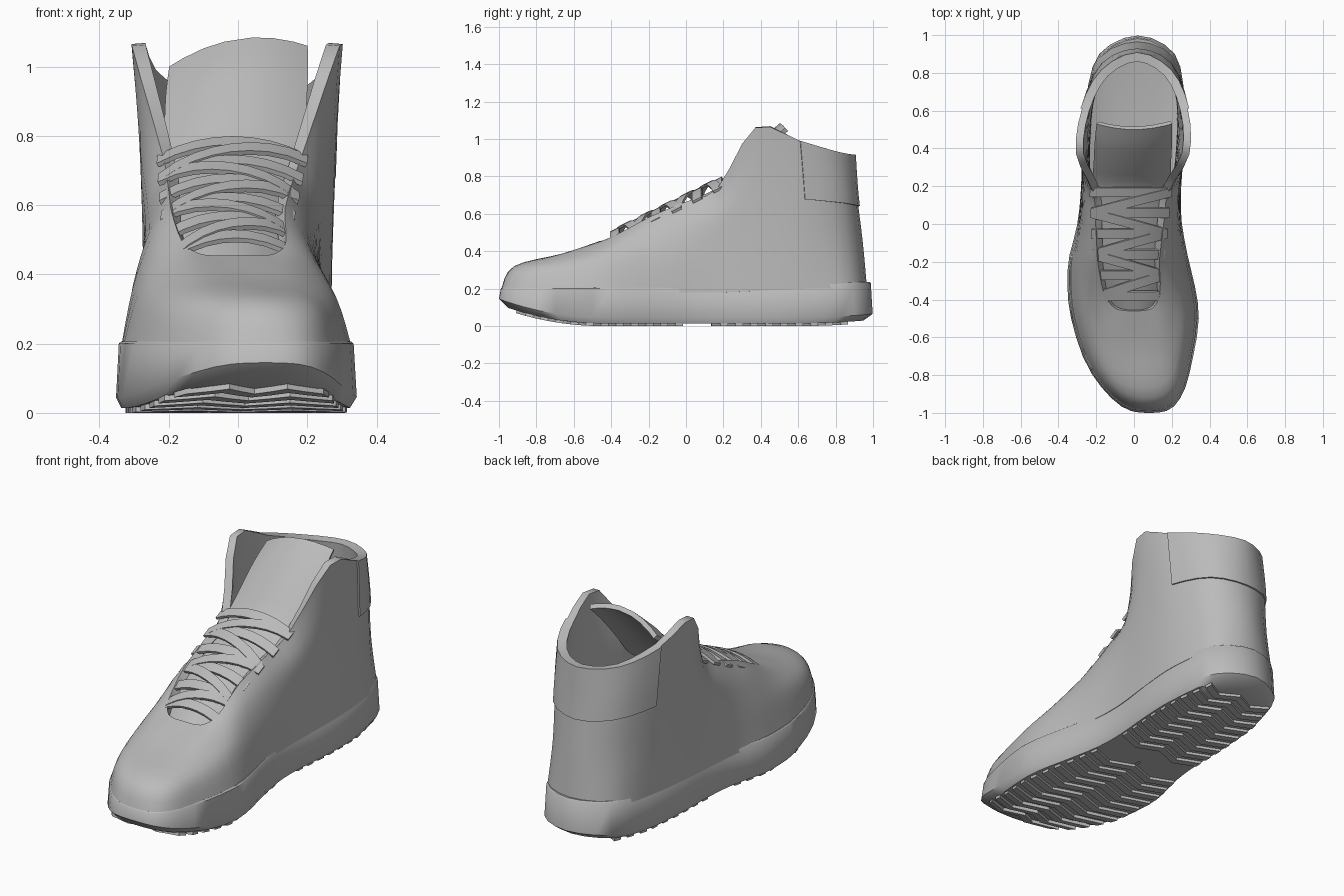
import bpy, math

if "Cube" in bpy.data.objects:
    bpy.data.objects.remove(bpy.data.objects["Cube"])

grey = bpy.data.materials.new("plain_grey")
grey.diffuse_color = (0.5, 0.5, 0.5, 1)
grey.use_nodes = True
grey.node_tree.nodes["Principled BSDF"].inputs["Base Color"].default_value = grey.diffuse_color


def lerp_table(table, v):
    for (a, p), (b, q) in zip(table, table[1:]):
        if v <= b:
            return p + (q - p) * max(0, (v - a) / (b - a))
    return table[-1][1]


# sideways curve of the foot's centre line along y
CENTRE = [(-1, .08), (-.75, .025), (-.5, .005), (-.2, -.03), (.1, -.02), (.5, 0), (1, .02)]


def spline(pts, n, closed=False):
    """Smooth curve through the points, n samples per span."""
    out, m = [], len(pts)
    for i in range(m if closed else m - 1):
        if closed:
            p = [pts[(i + k) % m] for k in (-1, 0, 1, 2)]
        else:
            p = [pts[min(max(i + k, 0), m - 1)] for k in (-1, 0, 1, 2)]
        for s in range(n):
            t = s / n
            out.append(tuple(.5 * (2 * b + (c - a) * t + (2 * a - 5 * b + 4 * c - d) * t * t
                                   + (3 * b - a - 3 * c + d) * t ** 3)
                             for a, b, c, d in zip(*p)))
    return out if closed else out + [tuple(pts[-1])]


def mirror_ring(half):
    return half + [(-p[0],) + tuple(p[1:]) for p in half[-2:0:-1]]


def grid(name, rows, closed=False, thick=0, offset=-1, angle=50):
    """Skin a list of equally long rows of points."""
    n = len(rows[0])
    verts = [(x + lerp_table(CENTRE, y), y, z) for r in rows for x, y, z in r]
    faces = []
    for j in range(len(rows) - 1):
        for i in range(n if closed else n - 1):
            k = (i + 1) % n
            faces.append((j * n + i, j * n + k, (j + 1) * n + k, (j + 1) * n + i))
    me = bpy.data.meshes.new(name)
    me.from_pydata(verts, [], faces)
    me.materials.append(grey)
    ob = bpy.data.objects.new(name, me)
    bpy.context.collection.objects.link(ob)
    bpy.ops.object.select_all(action='DESELECT')
    ob.select_set(True)
    bpy.context.view_layer.objects.active = ob
    if thick:
        m = ob.modifiers.new("thickness", 'SOLIDIFY')
        m.thickness, m.offset = thick, offset
        bpy.ops.object.modifier_apply(modifier=m.name)
    bpy.ops.object.shade_smooth_by_angle(angle=math.radians(angle))
    return ob


# upper: columns from toe to heel, each running sole -> rim
COLUMNS = [
    [(0, -.99, .19), (0, -.92, .32), (0, -.65, .39), (0, -.46, .455)],
    [(.135, -.955, .19), (.13, -.88, .315), (.1, -.65, .39), (.075, -.455, .455)],
    [(.25, -.785, .19), (.215, -.76, .31), (.16, -.6, .395), (.115, -.43, .463)],
    [(.326, -.5, .18), (.28, -.5, .33), (.215, -.43, .425), (.15, -.36, .495)],
    [(.315, -.25, .18), (.28, -.25, .36), (.225, -.22, .5), (.165, -.18, .59)],
    [(.272, 0, .18), (.262, 0, .38), (.235, .02, .56), (.18, 0, .665)],
    [(.263, .2, .18), (.257, .2, .42), (.25, .2, .63), (.2, .17, .74)],
    [(.268, .42, .19), (.27, .42, .45), (.28, .4, .78), (.3, .37, 1.06)],
    [(.258, .66, .2), (.26, .65, .45), (.272, .63, .75), (.28, .61, .99)],
    [(.193, .89, .2), (.18, .86, .45), (.18, .84, .72), (.18, .81, .93)],
    [(0, .968, .2), (0, .945, .45), (0, .915, .7), (0, .9, .915)],
]
levels = [spline(mirror_ring([c[k] for c in COLUMNS]), 3, True) for k in range(4)]
columns = [spline(c, 4) for c in zip(*levels)]
rows = [list(r) for r in zip(*columns)]
grid("upper", rows, True, .04)

# padded collar round the back of the ankle
grid("padded_collar", [r[24:37] for r in rows[7:]], False, .008, 1)

# sole
OUTLINE = [(0, -1), (.14, -.965), (.26, -.79), (.338, -.5), (.328, -.25), (.277, 0),
           (.265, .2), (.272, .42), (.262, .66), (.2, .9), (0, .998)]
ring = spline(mirror_ring(OUTLINE), 3, True)


def bottom(y):
    return .1 * max(0, (-y - .45) / .55) ** 2 + .02 * max(0, (y - .6) / .4) ** 2


sole = []
for s in (.02, .3, .6, .8, .95):                      # underside
    sole.append([(x * s, y * s, .014 + bottom(y * s)) for x, y in ring])
sole.append([(x, y, .045 + bottom(y)) for x, y in ring])
for sx, sy, drop in ((.975, .99, 0), (.955, .984, -.006), (.9, .95, 0),
                     (.6, .6, .07), (.02, .02, .08)):   # wall and footbed
    sole.append([(x * sx, y * sy, .2 - drop + .03 * max(0, y)) for x, y in ring])
grid("sole", sole, True, angle=45)

# chevron tread bars
WIDTH = [(y, x) for x, y in OUTLINE]
for k in range(22):
    y0 = -.86 + k * .08
    if -.02 < y0 < .14:
        continue
    bar = []
    for dy in (.02, -.02):
        line = []
        for f in (-1, -.75, -.5, -.25, 0, .25, .5, .75, 1):
            y = y0 + dy + .05 * (abs(abs(f) - .5) * 2 - .5)
            line.append((f * .92 * lerp_table(WIDTH, y), y, .016 + bottom(y)))
        bar.append(line)
    grid("tread_bar", bar, False, .016, 1, 30)

# tongue: half width, y, z down the middle
TONGUE = [(.13, -.49, .425), (.19, -.2, .58), (.205, 0, .665), (.21, .18, .75),
          (.205, .3, .88), (.205, .41, 1.0), (.2, .5, 1.08)]
tongue = []
for w, y, z in spline(TONGUE, 3):
    up = max(0, (z - .75) / .33)
    tongue.append([(w * f, y + .03 * up * f * f, z - (.07 - .02 * up) * f * f + .03 * up * f)
                   for f in (-1, -.8, -.5, -.2, .2, .5, .8, 1)])
grid("tongue", tongue, False, .025, -1)


# laces: flat ribbons from eyelet row to eyelet row
def lace(name, t0, t1, lift):
    ribbon = []
    for side in (-1, 1):
        line = []
        for i in range(9):
            f = i / 4 - 1
            t = t0 + (t1 - t0) * i / 8
            line.append(((.175 + .04 * t) * f,
                         -.38 + .55 * t + side * .024,
                         .507 + .27 * t - .05 * f * f + lift * (1 - f ** 4) + side * .012))
        ribbon.append(line)
    grid(name, ribbon, False, .014, 0, 40)


for k in range(6):
    lace("lace_bar", k / 5, k / 5, .004)
    if k < 5:
        rising = k % 2 == 0
        lace("lace_cross", (k + 1 - rising) / 5, (k + rising) / 5, .01)
